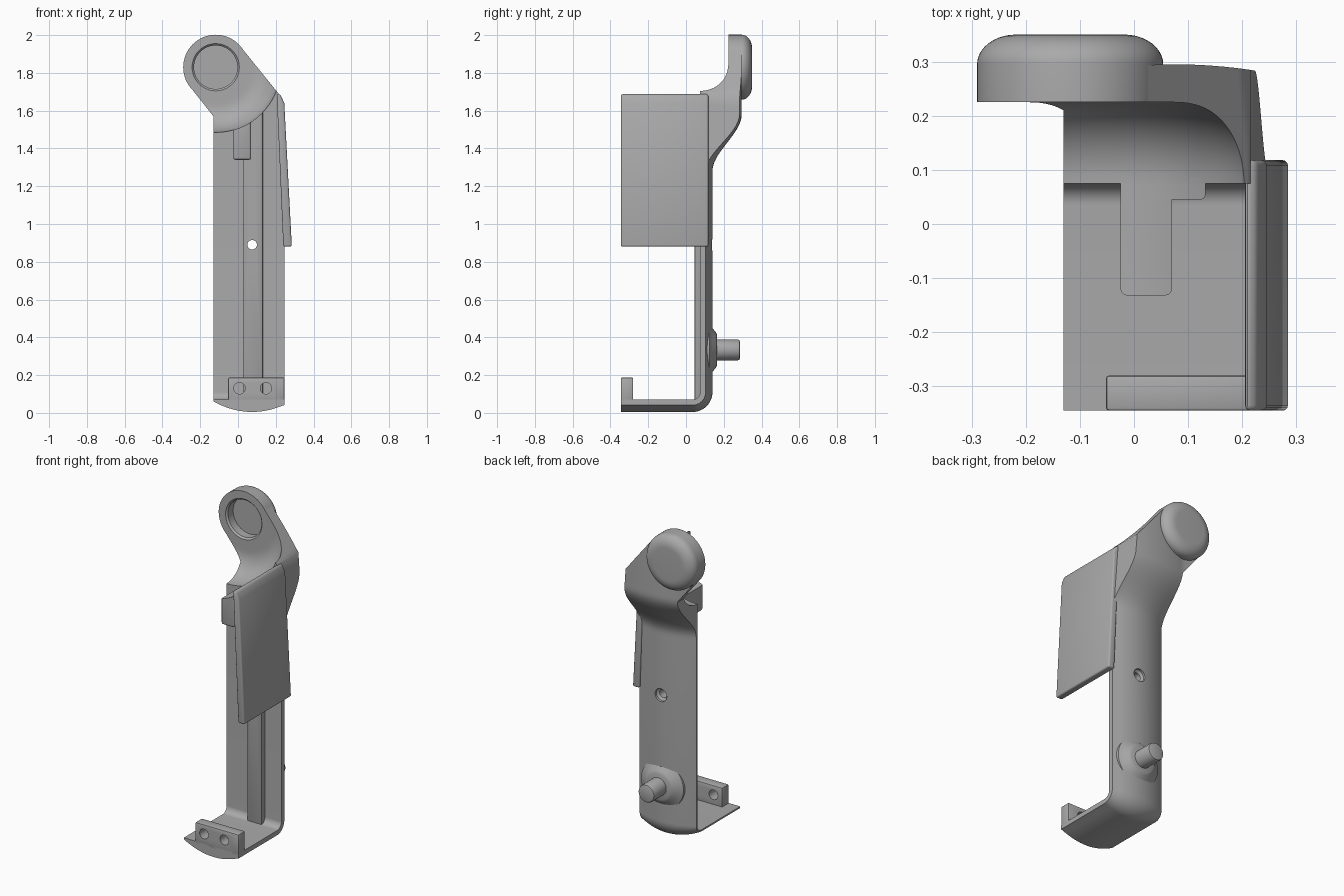
import bpy, bmesh, math
from math import cos, sin, radians

cube = bpy.data.objects.get("Cube")
if cube:
    bpy.data.objects.remove(cube)

grey = bpy.data.materials.new("grey plastic")
grey.use_nodes = True
colour = (0.4, 0.4, 0.4, 1)
grey.diffuse_color = colour
grey.node_tree.nodes["Principled BSDF"].inputs["Base Color"].default_value = colour

HEAD = (-0.118, 1.83)   # x, z of the round head's axis
MID = 0.075             # x of the strap's centre line


def make(name, bm):
    bmesh.ops.recalc_face_normals(bm, faces=bm.faces)
    mesh = bpy.data.meshes.new(name)
    bm.to_mesh(mesh)
    bm.free()
    mesh.materials.append(grey)
    ob = bpy.data.objects.new(name, mesh)
    bpy.context.collection.objects.link(ob)
    return ob


def prism(name, outline, y0, y1):
    """Extrude an x-z outline along y."""
    bm = bmesh.new()
    face = bm.faces.new([bm.verts.new((x, y0, z)) for x, z in outline])
    ext = bmesh.ops.extrude_face_region(bm, geom=[face])["geom"]
    moved = [v for v in ext if isinstance(v, bmesh.types.BMVert)]
    bmesh.ops.translate(bm, verts=moved, vec=(0, y1 - y0, 0))
    return make(name, bm)


def box(name, x0, x1, y0, y1, z0, z1):
    return prism(name, [(x0, z0), (x1, z0), (x1, z1), (x0, z1)], y0, y1)


def lathe(name, centre, profile, steps=64):
    """Revolve (radius, y) points about a y-directed axis."""
    bm = bmesh.new()
    cx, cz = centre
    verts = [bm.verts.new((cx + r, y, cz)) for r, y in profile]
    edges = [bm.edges.new(pair) for pair in zip(verts, verts[1:])]
    bmesh.ops.spin(bm, geom=verts + edges, cent=(cx, 0, cz), axis=(0, 1, 0),
                   angle=2 * math.pi, steps=steps, use_duplicate=False)
    bmesh.ops.remove_doubles(bm, verts=bm.verts, dist=1e-5)
    return make(name, bm)


def apply_mod(ob, kind, **settings):
    mod = ob.modifiers.new(kind, kind)
    for key, value in settings.items():
        setattr(mod, key, value)
    bpy.context.view_layer.objects.active = ob
    bpy.ops.object.modifier_apply(modifier=mod.name)


def boolean(ob, cutter, operation="DIFFERENCE"):
    apply_mod(ob, "BOOLEAN", object=cutter, operation=operation, solver="EXACT")


def bevel(ob, width, segments=3):
    apply_mod(ob, "BEVEL", width=width, segments=segments, angle_limit=radians(40))


def smoothstep(a, b, v):
    t = min(max((v - a) / (b - a), 0), 1)
    return t * t * (3 - 2 * t)


# Strap: flat inside, crowned outside, bent forward at the foot, thick at the neck
path = [(-0.345, 0.07, 0, -1)]
for i in range(13):
    a = radians(-90 + 7.5 * i)
    path.append((0.035 + 0.04 * cos(a), 0.11 + 0.04 * sin(a), cos(a), sin(a)))
path.append((0.075, 1.24, 1, 0))
path += [(0.075, 1.26 + 0.02 * i, 1, 0) for i in range(20)]
path.append((0.075, 2.05, 1, 0))
xs = [-0.32] + [-0.15 + 0.02 * i for i in range(21)] + [0.32]

bm = bmesh.new()
rings = []
for y, z, ny, nz in path:
    t = smoothstep(1.28, 1.58, z)
    ring = [bm.verts.new((x, y, z)) for x in xs]
    for x in reversed(xs):
        crown = 1.31 * (min(max(x, -0.13), 0.245) - MID) ** 2
        off = 0.065 - crown * (1 - 0.6 * t) + 0.155 * t
        ring.append(bm.verts.new((x, y + ny * off, z + nz * off)))
    rings.append(ring)
for a, b in zip(rings, rings[1:]):
    for i in range(len(a)):
        j = (i + 1) % len(a)
        bm.faces.new((a[i], a[j], b[j], b[i]))
bm.faces.new(rings[0])
bm.faces.new(rings[-1])
strap = make("strap_and_neck", bm)

# Front outline trims the strap and leads the neck to the head
arc = [radians(39 + 179.5 * i / 32) for i in range(33)]
outline = [(0.245, -0.1), (0.245, 1.3), (0.215, 1.69)]
outline += [(HEAD[0] + 0.171 * cos(a), HEAD[1] + 0.171 * sin(a)) for a in arc]
outline += [(-0.13, 1.57), (-0.13, -0.1)]
trim = prism("outline_trim", outline, -1, 1)
boolean(strap, trim, "INTERSECT")

# Other solid details on the strap
rib = box("front_rib", 0.028, 0.132, 0.045, 0.085, 0.05, 1.7)
bevel(rib, 0.008, 2)
block = box("front_block", -0.025, 0.07, -0.132, 0.09, 1.34, 1.6)
bevel(block, 0.012)
lip = box("foot_lip", -0.052, 0.245, -0.345, -0.28, 0.055, 0.187)
bevel(lip, 0.006, 2)

# Clearance around the head: concave fillet turned about the head's axis
profile = [(0, -0.5), (0.345, -0.5)]
for i in range(17):
    a = radians(90 * i / 16)
    profile.append((0.195 + 0.15 * cos(a), 0.075 + 0.15 * sin(a)))
profile += [(0.16, 0.225), (0.16, 0.4), (0, 0.4)]
clearance = lathe("head_clearance", HEAD, profile, 96)

# Screw hole with a countersink at the back
screw = lathe("screw_hole", (MID, 0.89),
              [(0, -0.2), (0.025, -0.2), (0.025, 0.115), (0.04, 0.125),
               (0.04, 0.3), (0, 0.3)], 32)
for part in (strap, rib, block):
    boolean(part, clearance)
for part in (strap, rib):
    boolean(part, screw)

# Pair of holes in the foot lip
cutters = [trim, clearance, screw]
for x in (0.008, 0.148):
    hole = lathe("lip_hole", (x, 0.13), [(0, -0.5), (0.03, -0.5), (0.03, -0.2), (0, -0.2)], 32)
    boolean(lip, hole)
    cutters.append(hole)
for cutter in cutters:
    bpy.data.objects.remove(cutter)

# Round head with a front recess and domed back
dome = [(0.1 + 0.072 * cos(radians(9 * i)), 0.295 + 0.055 * sin(radians(9 * i))) for i in range(11)]
head = lathe("round_head", HEAD,
             [(0, 0.285), (0.115, 0.285), (0.115, 0.235), (0.125, 0.225),
              (0.172, 0.225)] + dome + [(0, 0.35)])

# Rear peg and its flared boss
boss = lathe("peg_boss", (MID, 0.333),
             [(0, 0.09), (0.15, 0.09), (0.145, 0.125), (0.115, 0.14), (0.095, 0.158),
              (0.08, 0.165), (0, 0.165)], 48)
peg = lathe("rear_peg", (MID, 0.333),
            [(0, 0.12), (0.055, 0.12), (0.055, 0.275), (0.052, 0.282), (0.045, 0.285), (0, 0.285)], 48)

# Slanted side plate
plate = prism("side_plate", [(0.205, 1.69), (0.225, 1.685), (0.245, 1.64),
                             (0.285, 0.88), (0.24, 0.88)], -0.345, 0.118)
bevel(plate, 0.01)

for ob in (strap, rib, block, lip, head, boss, peg, plate):
    bpy.ops.object.select_all(action="DESELECT")
    ob.select_set(True)
    bpy.context.view_layer.objects.active = ob
    bpy.ops.object.shade_smooth_by_angle(angle=radians(35))
